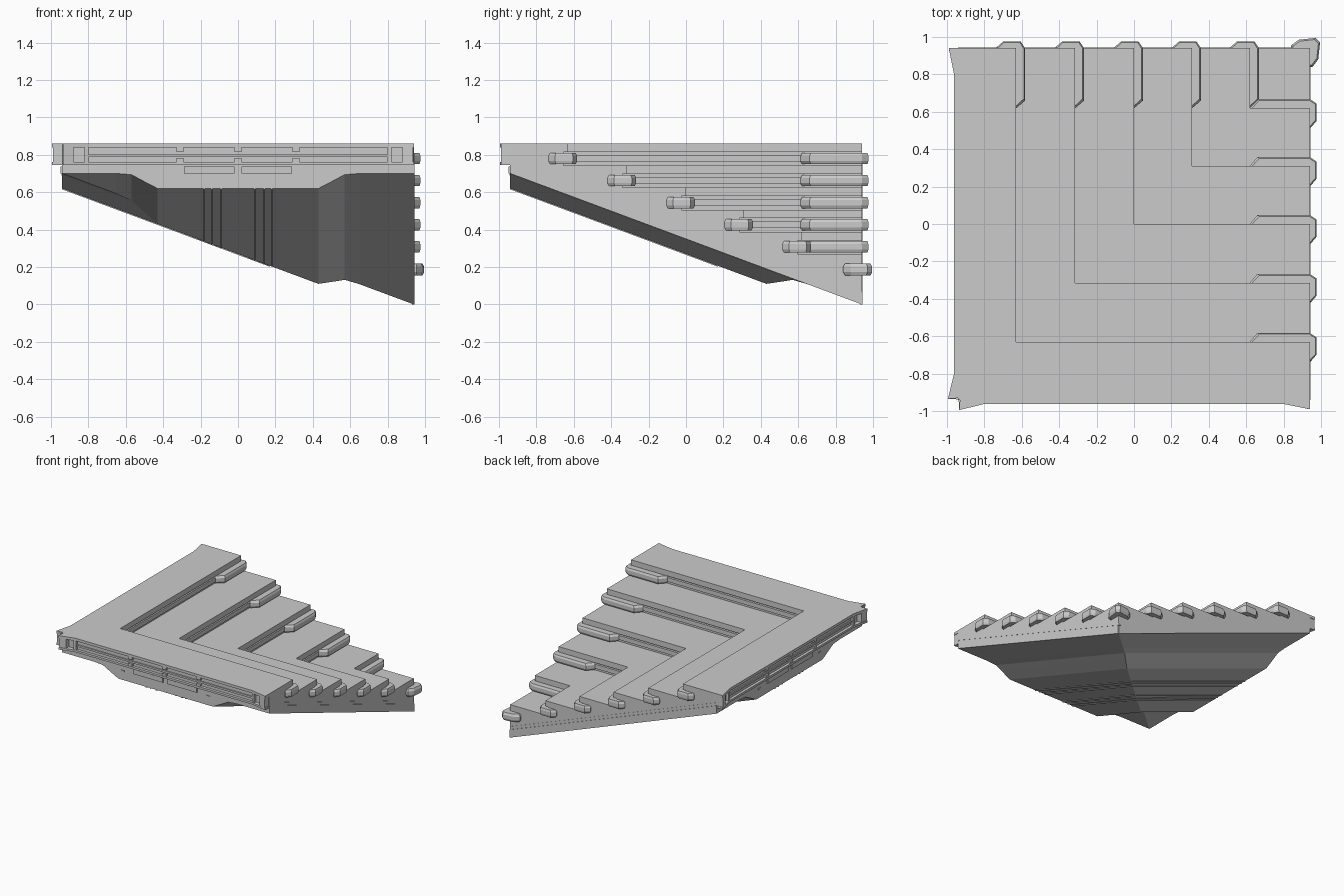
import bpy, bmesh

if "Cube" in bpy.data.objects:
    bpy.data.objects.remove(bpy.data.objects["Cube"])

# The stand is symmetric across the diagonal x = y, so every part is built for
# the front arm (length along x, depth along y) and copied with x and y swapped.
E = 0.94                                   # half size of the block
RISERS = [-0.63, -0.315, 0.0, 0.31, 0.62]  # inner edges of the terraces
TOP, STEP = 0.86, 0.118
SLOPE = 0.70 / (2 * E)


def finish(name, bm, swap=True):
    if swap:
        new = bmesh.ops.duplicate(bm, geom=bm.verts[:] + bm.edges[:] + bm.faces[:])["geom"]
        for v in new:
            if isinstance(v, bmesh.types.BMVert):
                v.co.x, v.co.y = v.co.y, v.co.x
        bmesh.ops.remove_doubles(bm, verts=bm.verts, dist=1e-4)
    bmesh.ops.dissolve_degenerate(bm, dist=1e-5, edges=bm.edges)
    bmesh.ops.recalc_face_normals(bm, faces=bm.faces)
    me = bpy.data.meshes.new(name)
    bm.to_mesh(me)
    bm.free()
    ob = bpy.data.objects.new(name, me)
    bpy.context.collection.objects.link(ob)
    return ob


def face(bm, pts):
    clean = [p for i, p in enumerate(pts) if p != pts[i - 1]]
    if len(clean) > 2:
        bm.faces.new([bm.verts.new(p) for p in clean])


def prism(bm, outline, z0, z1, inset=0.0, c=0.0):
    """Vertical prism; an inset of the top and bottom rims gives a chamfer c tall."""
    n = len(outline)
    cx = sum(p[0] for p in outline) / n
    cy = sum(p[1] for p in outline) / n
    sx = max(p[0] for p in outline) - min(p[0] for p in outline)
    sy = max(p[1] for p in outline) - min(p[1] for p in outline)
    kx, ky = 1 - 2 * inset / sx, 1 - 2 * inset / sy
    small = [(cx + (x - cx) * kx, cy + (y - cy) * ky) for x, y in outline]
    rings = [(small, z0), (outline, z0 + c), (outline, z1 - c), (small, z1)] if inset else \
            [(outline, z0), (outline, z1)]
    vs = [[bm.verts.new((x, y, z)) for x, y in o] for o, z in rings]
    for a, b in zip(vs, vs[1:]):
        for i in range(n):
            bm.faces.new((a[i], a[(i + 1) % n], b[(i + 1) % n], b[i]))
    bm.faces.new(vs[0][::-1])
    bm.faces.new(vs[-1])


def box(bm, x0, x1, y0, y1, z0, z1):
    prism(bm, [(x0, y0), (x1, y0), (x1, y1), (x0, y1)], z0, z1)


# Underside: sloping plane with a central bulge hanging below it
CUTS = [-E, -0.65, -0.57, -0.52, -0.43, 0.43, 0.52, 0.57, 0.65, E]
DROP = [0, 0, 0.006, 0.033, 0.08, 0.08, 0.033, 0.006, 0, 0]


def under(i, j):
    return (CUTS[j], CUTS[i], 0.70 - SLOPE * (CUTS[i] + E) - DROP[j])


# Stepped block with grooved risers
bm = bmesh.new()
profile = [(-E, TOP)]
for k, r in enumerate(RISERS):
    t = TOP - k * STEP
    profile += [(r, t), (r, t - 0.045), (r - 0.025, t - 0.045), (r - 0.025, t - 0.06),
                (r - 0.006, t - 0.06), (r - 0.006, t - 0.095), (r - 0.025, t - 0.095),
                (r - 0.025, t - STEP)]
profile.append((E, TOP - 5 * STEP))
for (a, za), (b, zb) in zip(profile, profile[1:]):
    face(bm, [(a, a, za), (E, a, za), (E, b, zb), (b, b, zb)])
n = len(CUTS)
for i in range(n - 1):
    face(bm, [under(i, i), under(i, i + 1), under(i + 1, i + 1)])
    for j in range(i + 1, n - 1):
        face(bm, [under(i, j), under(i, j + 1), under(i + 1, j + 1), under(i + 1, j)])
face(bm, [(-E, -E, TOP)] + [under(0, j) for j in range(n)] + [(E, -E, TOP)])
face(bm, [(E, y, z) for y, z in profile] + [under(i, n - 1) for i in reversed(range(n))])
finish("terraced_stand", bm)

# Pods wrapping the open end of each riser
bm = bmesh.new()
for k, r in enumerate(RISERS):
    z = TOP - k * STEP - 0.08
    bar = [(0.61, r - 0.01), (0.66, r + 0.048), (0.94, r + 0.048), (0.975, r + 0.025),
           (0.975, r - 0.07), (0.945, r - 0.105), (0.93, r - 0.105), (0.93, r - 0.01)]
    prism(bm, bar, z - 0.03, z + 0.03, 0.008, 0.016)
finish("riser_end_pods", bm)
bm = bmesh.new()
prism(bm, [(0.84, 0.93), (0.84, 0.955), (0.88, 0.985), (0.97, 0.995), (0.995, 0.97),
           (0.985, 0.88), (0.955, 0.84), (0.93, 0.84), (0.93, 0.93)], 0.155, 0.22, 0.01, 0.018)
finish("corner_pod", bm, swap=False)

# Raised sloping strip along the foot of each open end
bm = bmesh.new()
for x0, x1, lo, hi in [(0.93, 0.944, 0.0, 0.065), (0.93, 0.942, 0.072, 0.09)]:
    ends = [[(x, y, 0.70 - SLOPE * (y + E) + h) for x, h in
             ((x0, lo), (x1, lo), (x1, hi), (x0, hi))] for y in (-E, E)]
    for q in range(4):
        p = (q + 1) % 4
        face(bm, [ends[0][q], ends[0][p], ends[1][p], ends[1][q]])
    face(bm, ends[0])
    face(bm, ends[1])
finish("end_foot_strips", bm)

# Outer fascia: flared top and bottom bars, end posts, thin rails and brackets
bm = bmesh.new()
flare = [(-0.93, -0.93), (-0.935, -0.995), (-0.80, -0.962), (0.80, -0.962),
         (0.94, -0.99), (0.94, -0.93)]
prism(bm, flare, 0.838, 0.86)
prism(bm, flare, 0.745, 0.762)
for s in (-1, 1):
    prism(bm, [(s * 0.88, -0.93), (s * 0.938, -0.93), (s * 0.935, -0.99), (s * 0.88, -0.977)],
          0.75, 0.85)
    prism(bm, [(s * 0.80, -0.93), (s * 0.82, -0.93), (s * 0.82, -0.962), (s * 0.80, -0.958)],
          0.75, 0.85)
finish("fascia_frame", bm)
bm = bmesh.new()
box(bm, -0.82, 0.82, -0.95, -0.93, 0.787, 0.802)
for x in (-0.31, 0, 0.31):
    box(bm, x - 0.018, x + 0.018, -0.958, -0.93, 0.815, 0.838)
    box(bm, x - 0.018, x + 0.018, -0.958, -0.93, 0.762, 0.782)
finish("fascia_rails", bm)
bm = bmesh.new()
for s in (-1, 1):
    x0, x1 = sorted((s * 0.02, s * 0.29))
    box(bm, x0, x1, -0.95, -0.93, 0.70, 0.738)
    box(bm, s * 0.39 - 0.015, s * 0.39 + 0.015, -0.945, -0.93, 0.69, 0.70)
finish("fascia_panels", bm)

# Thin seams running down the underside bulge
bm = bmesh.new()
for x in (-0.18, -0.14, -0.09, 0.09, 0.14, 0.18):
    ends = [[(x + dx, y, 0.62 - SLOPE * (y + E) + dz) for dx, dz in
             ((-0.004, 0.01), (0.004, 0.01), (0.004, -0.005), (-0.004, -0.005))]
            for y in (-E, x - 0.01)]
    for q in range(4):
        p = (q + 1) % 4
        face(bm, [ends[0][q], ends[0][p], ends[1][p], ends[1][q]])
    face(bm, ends[0])
    face(bm, ends[1])
finish("underside_seams", bm)
